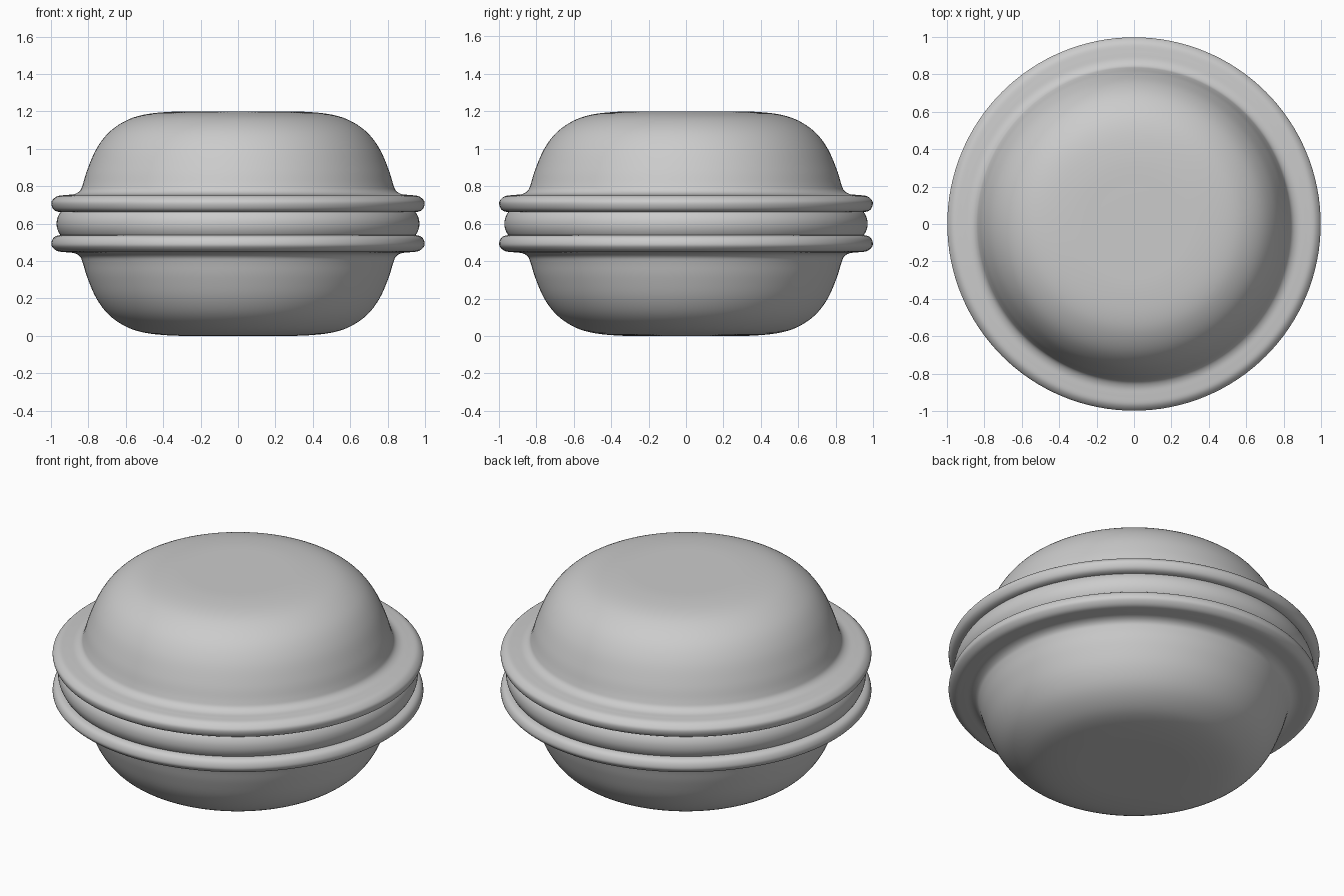
import bpy, bmesh
from math import cos, sin, tau
from mathutils import Vector

if "Cube" in bpy.data.objects:
    bpy.data.objects.remove(bpy.data.objects["Cube"])

SEGMENTS = 128
MID = 0.6


def smooth_curve(points, steps=5):
    """Catmull-Rom curve through (radius, height) points."""
    pts = [Vector(p) for p in points]
    pts = [2 * pts[0] - pts[1]] + pts + [2 * pts[-1] - pts[-2]]
    out = []
    for a, b, c, d in zip(pts, pts[1:], pts[2:], pts[3:]):
        for i in range(steps):
            t = i / steps
            out.append(0.5 * (2 * b + (c - a) * t + (2 * a - 5 * b + 4 * c - d) * t**2
                              + (3 * b - a - 3 * c + d) * t**3))
    return out + [pts[-2]]


def lathe(name, profile, flip=False):
    """Spin a profile around z; heights are measured from the mid plane."""
    bm = bmesh.new()
    sign = -1 if flip else 1
    rings = []
    for r, h in profile:
        z = MID + sign * h
        if r < 1e-5:
            rings.append([bm.verts.new((0, 0, z))] * SEGMENTS)
        else:
            rings.append([bm.verts.new((r * cos(tau * i / SEGMENTS), r * sin(tau * i / SEGMENTS), z))
                          for i in range(SEGMENTS)])
    for lo, hi in zip(rings, rings[1:]):
        for i in range(SEGMENTS):
            j = (i + 1) % SEGMENTS
            bm.faces.new(list(dict.fromkeys((lo[i], lo[j], hi[j], hi[i]))))
    bmesh.ops.recalc_face_normals(bm, faces=bm.faces)
    for f in bm.faces:
        f.smooth = True
    mesh = bpy.data.meshes.new(name)
    bm.to_mesh(mesh)
    bm.free()
    obj = bpy.data.objects.new(name, mesh)
    bpy.context.collection.objects.link(obj)
    return obj


# Domed shell with a flared rim and a flat underside
shell = smooth_curve([(0, 0.6), (0.2, 0.6), (0.36, 0.598), (0.5, 0.583), (0.6, 0.55),
                      (0.69, 0.488), (0.757, 0.4), (0.805, 0.29), (0.83, 0.21),
                      (0.845, 0.176), (0.875, 0.158), (0.92, 0.153), (0.965, 0.147),
                      (0.992, 0.126), (0.998, 0.105), (0.988, 0.078), (0.965, 0.064),
                      (0.92, 0.06)]) + [Vector((0, 0.06))]
lathe("top_shell", shell)
lathe("bottom_shell", shell, flip=True)

# Gently bulging filling between the shells
filling = smooth_curve([(0.94, 0.075), (0.957, 0.05), (0.967, 0.025), (0.97, 0),
                        (0.967, -0.025), (0.957, -0.05), (0.94, -0.075)])
lathe("filling", [Vector((0, 0.075))] + filling + [Vector((0, -0.075))])
